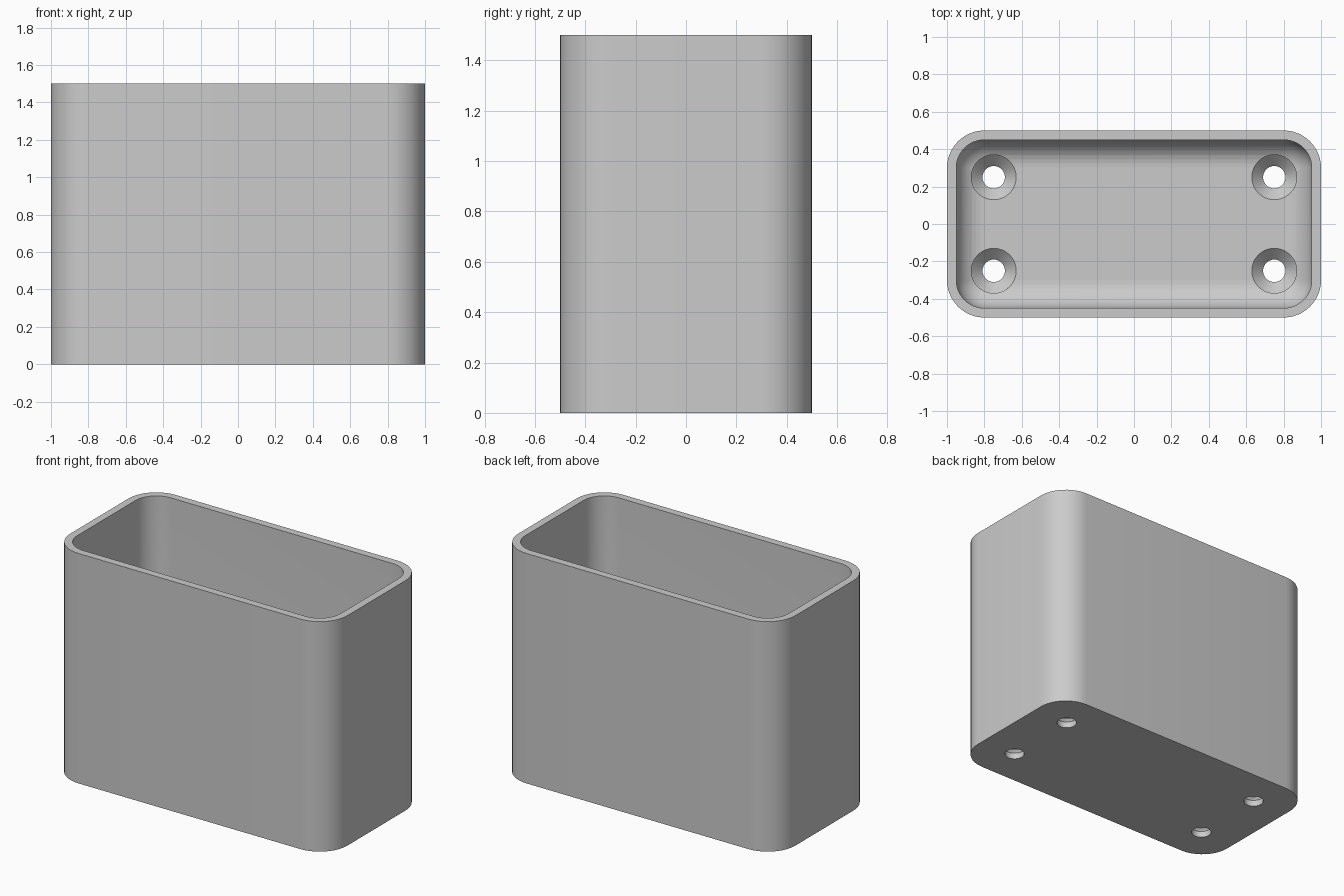
import bpy
import bmesh
from math import sin, cos, pi, radians

cube = bpy.data.objects.get("Cube")
if cube:
    bpy.data.objects.remove(cube, do_unlink=True)

# Overall proportions
HALF_X, HALF_Y, HEIGHT = 1.0, 0.5, 1.5
WALL, FLOOR, CORNER, FILLET = 0.05, 0.1, 0.2, 0.15
CORNER_STEPS, FILLET_STEPS = 12, 10
HOLE_X, HOLE_Y = 0.75, 0.25

grey = bpy.data.materials.new("plain grey")
grey.use_nodes = True
colour = (0.6, 0.6, 0.6, 1)
grey.diffuse_color = colour
grey.node_tree.nodes["Principled BSDF"].inputs["Base Color"].default_value = colour


def rounded_ring(bm, inset, z):
    """Rounded rectangle, inset from the outer wall."""
    radius = max(CORNER - inset, 0.0005)
    ring = []
    for i, (sx, sy) in enumerate([(1, 1), (-1, 1), (-1, -1), (1, -1)]):
        for k in range(CORNER_STEPS + 1):
            a = (i + k / CORNER_STEPS) * pi / 2
            ring.append(bm.verts.new((sx * (HALF_X - CORNER) + radius * cos(a),
                                      sy * (HALF_Y - CORNER) + radius * sin(a), z)))
    return ring


def circle_ring(bm, x, y, radius, z, sides=48):
    return [bm.verts.new((x + radius * cos(2 * pi * k / sides),
                          y + radius * sin(2 * pi * k / sides), z))
            for k in range(sides)]


def skin(bm, rings):
    """Join rings in order and cap both ends."""
    for a, b in zip(rings, rings[1:]):
        for k in range(len(a)):
            n = (k + 1) % len(a)
            bm.faces.new((a[k], a[n], b[n], b[k]))
    bm.faces.new(rings[0][::-1])
    bm.faces.new(rings[-1])


def make_object(name, bm):
    bmesh.ops.remove_doubles(bm, verts=bm.verts, dist=0.0002)
    bmesh.ops.recalc_face_normals(bm, faces=bm.faces)
    mesh = bpy.data.meshes.new(name)
    bm.to_mesh(mesh)
    bm.free()
    mesh.materials.append(grey)
    obj = bpy.data.objects.new(name, mesh)
    bpy.context.collection.objects.link(obj)
    return obj


# Open box: outer wall, rim, inner wall, rounded inner bottom edge, floor
bm = bmesh.new()
rings = [rounded_ring(bm, 0, 0), rounded_ring(bm, 0, HEIGHT),
         rounded_ring(bm, WALL, HEIGHT)]
for k in range(FILLET_STEPS + 1):
    a = k / FILLET_STEPS * pi / 2
    rings.append(rounded_ring(bm, WALL + FILLET * (1 - cos(a)),
                              FLOOR + FILLET * (1 - sin(a))))
skin(bm, rings)
box = make_object("open_box", bm)

# Countersunk screw holes: shaft, cone, and clearance above the cone
bm = bmesh.new()
for x in (-HOLE_X, HOLE_X):
    for y in (-HOLE_Y, HOLE_Y):
        skin(bm, [circle_ring(bm, x, y, r, z) for r, z in
                  ((0.06, -0.1), (0.06, 0.04), (0.12, FLOOR), (0.12, 0.4))])
cutter = make_object("screw_hole_cutter", bm)

bpy.ops.object.select_all(action='DESELECT')
box.select_set(True)
bpy.context.view_layer.objects.active = box
cut = box.modifiers.new("screw_holes", 'BOOLEAN')
cut.operation = 'DIFFERENCE'
cut.solver = 'EXACT'
cut.object = cutter
bpy.ops.object.modifier_apply(modifier=cut.name)
bpy.data.objects.remove(cutter, do_unlink=True)
bpy.ops.object.shade_smooth_by_angle(angle=radians(30))
